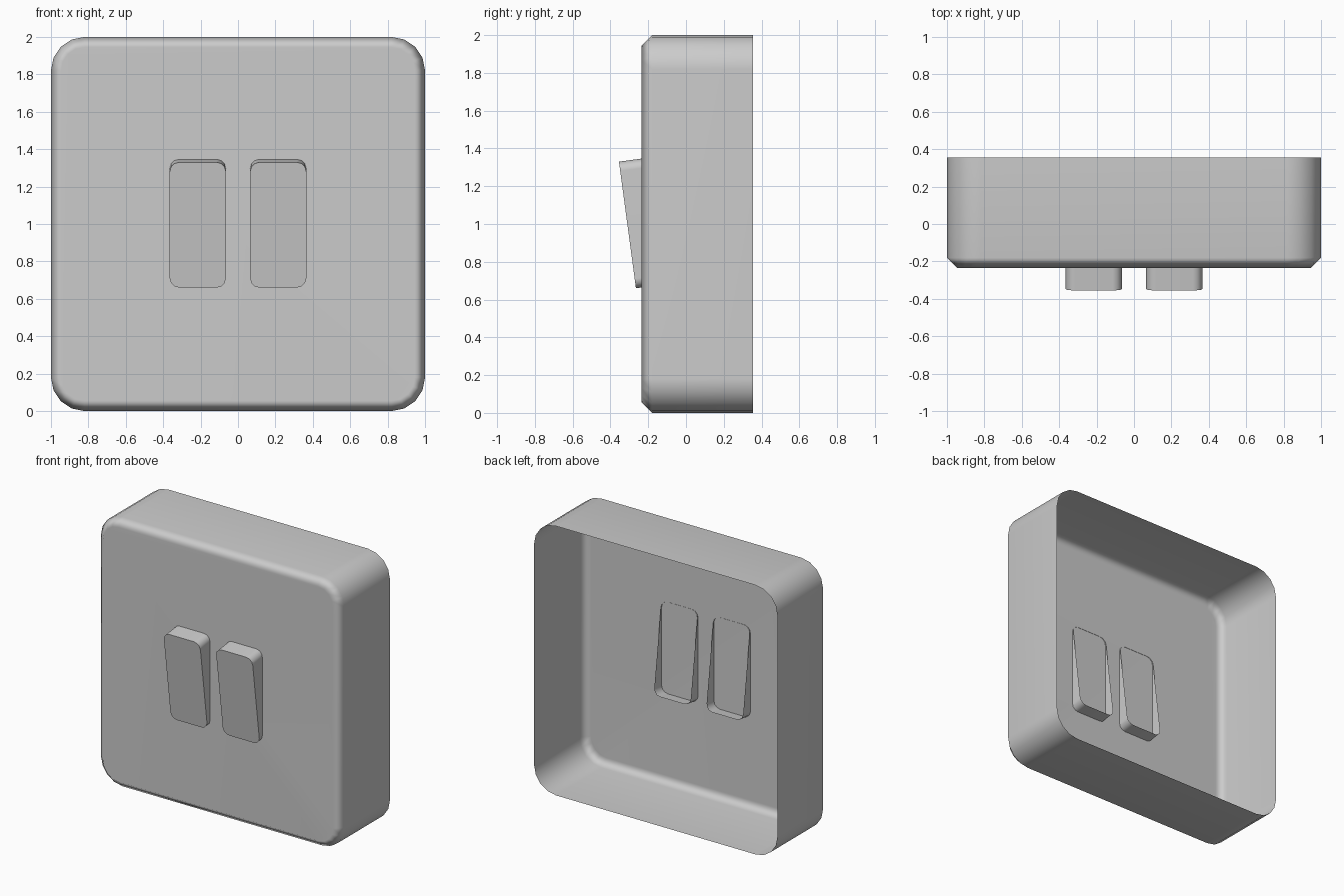
import bpy, bmesh
from math import sin, cos, pi, atan2, radians

cube = bpy.data.objects.get("Cube")
if cube:
    bpy.data.objects.remove(cube, do_unlink=True)

plastic = bpy.data.materials.new("grey_plastic")
plastic.use_nodes = True
colour = (0.6, 0.6, 0.6, 1)
plastic.diffuse_color = colour
plastic.node_tree.nodes["Principled BSDF"].inputs["Base Color"].default_value = colour


def rounded_loop(half_w, half_h, radius, segments):
    """Rounded rectangle in x and z, counter-clockwise from the front."""
    points = []
    for corner, (sx, sz) in enumerate([(1, 1), (-1, 1), (-1, -1), (1, -1)]):
        for i in range(segments + 1):
            a = (corner + i / segments) * pi / 2
            points.append((sx * (half_w - radius) + radius * cos(a),
                           sz * (half_h - radius) + radius * sin(a)))
    return points


def open_box(name, rings, segments, location, tilt=0):
    """Capped front, open back; rings run front to back as (y, half_w, half_h, radius)."""
    bm = bmesh.new()
    loops = [[bm.verts.new((x, y, z)) for x, z in rounded_loop(w, h, r, segments)]
             for y, w, h, r in rings]
    bm.faces.new(loops[0])
    for front, back in zip(loops, loops[1:]):
        for i in range(len(front)):
            j = (i + 1) % len(front)
            bm.faces.new((front[j], front[i], back[i], back[j]))
    mesh = bpy.data.meshes.new(name)
    bm.to_mesh(mesh)
    bm.free()
    mesh.materials.append(plastic)
    obj = bpy.data.objects.new(name, mesh)
    bpy.context.collection.objects.link(obj)
    obj.location = location
    obj.rotation_euler.x = tilt
    bpy.ops.object.select_all(action='DESELECT')
    obj.select_set(True)
    bpy.context.view_layer.objects.active = obj
    bpy.ops.object.shade_smooth_by_angle(angle=radians(60))
    # Keep the broad faces flat and blend only across the narrow edges
    weighted = obj.modifiers.new("flat_faces", 'WEIGHTED_NORMAL')
    weighted.keep_sharp = True
    return obj


# Hollow wall box with a chamfered front edge
FRONT, BACK, CHAMFER, RADIUS = -0.235, 0.355, 0.055, 0.18
open_box("switch_housing",
         [(FRONT, 1 - CHAMFER, 1 - CHAMFER, RADIUS - CHAMFER),
          (FRONT + CHAMFER, 1, 1, RADIUS),
          (BACK, 1, 1, RADIUS)],
         4, (0, 0, 1))

# Two tilted rockers pushed through the front plate
for side, x in (("left", 0.215), ("right", -0.215)):
    open_box(side + "_rocker",
             [(0, 0.15, 0.338, 0.05), (0.123, 0.15, 0.338, 0.05)],
             3, (x, -0.31, 0.995), atan2(0.09, 0.67))
